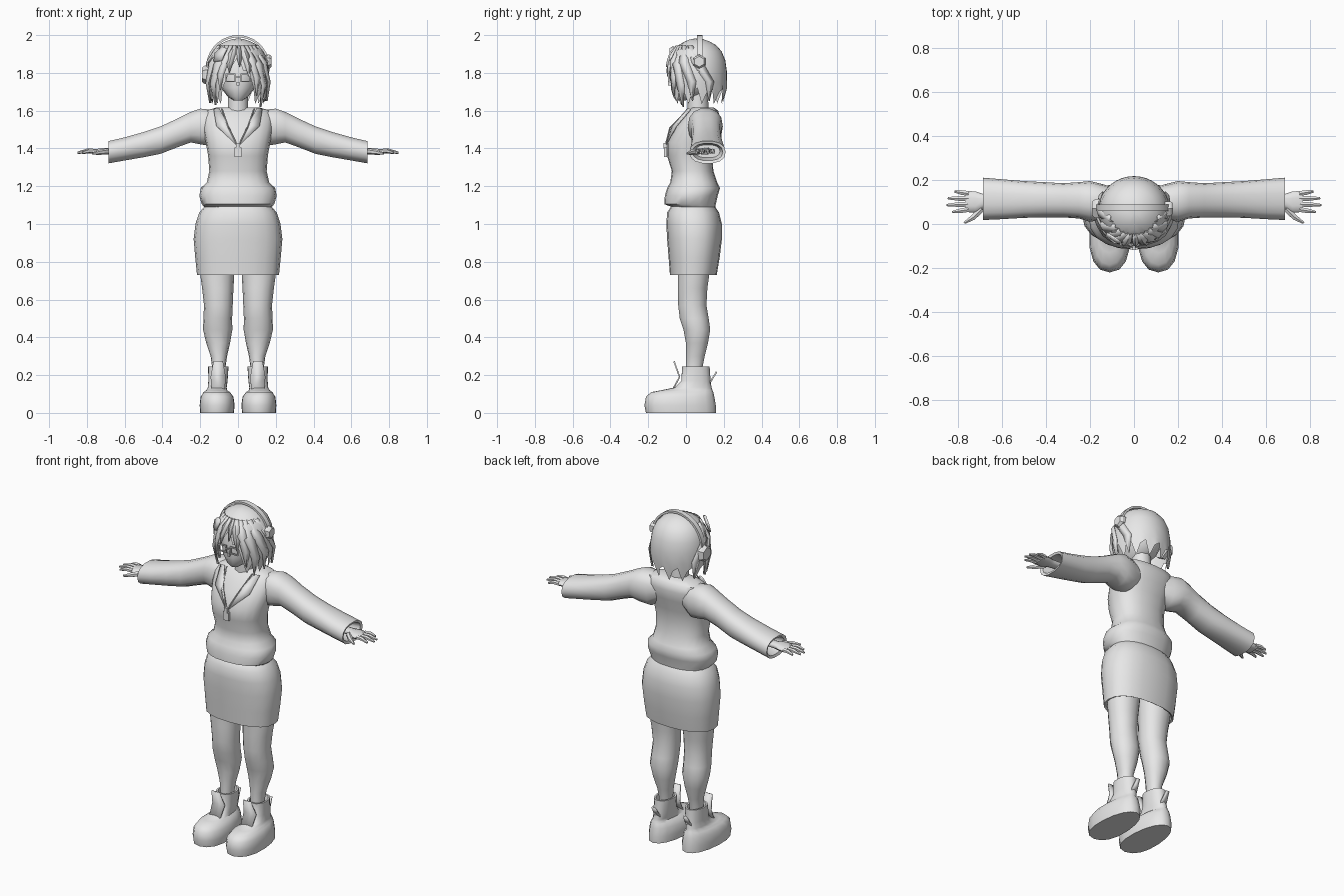
import bpy, bmesh, math
from mathutils import Vector

grey = bpy.data.materials.new("light grey")
grey.diffuse_color = (0.8, 0.8, 0.8, 1)


def finish(name, bm, mirror=False, angle=45, thick=0):
    bmesh.ops.recalc_face_normals(bm, faces=bm.faces[:])
    me = bpy.data.meshes.new(name)
    bm.to_mesh(me)
    bm.free()
    me.materials.append(grey)
    ob = bpy.data.objects.new(name, me)
    bpy.context.collection.objects.link(ob)
    bpy.ops.object.select_all(action='DESELECT')
    ob.select_set(True)
    bpy.context.view_layer.objects.active = ob
    bpy.ops.object.shade_smooth_by_angle(angle=math.radians(angle))
    if thick:
        ob.modifiers.new("thickness", 'SOLIDIFY').thickness = thick
    if mirror:
        ob.modifiers.new("mirror", 'MIRROR')
    return ob


def skin(bm, rings, close=True):
    """Join rings of points with quads and cap both ends."""
    rs = [[bm.verts.new(p) for p in r] for r in rings]
    n = len(rs[0])
    for a, b in zip(rs, rs[1:]):
        for i in range(n):
            j = (i + 1) % n
            bm.faces.new((a[i], a[j], b[j], b[i]))
    if close:
        bm.faces.new(rs[0])
        bm.faces.new(rs[-1])


def loft(name, axis, rows, n=16, power=0.85, taper=0, mirror=False, angle=45):
    """Rows: position on the axis, then min/max of the two other directions."""
    rings = []
    for p, u0, u1, v0, v1 in rows:
        ring = []
        for i in range(n):
            a = 2 * math.pi * i / n
            c, s = math.cos(a), math.sin(a)
            c = math.copysign(abs(c) ** power, c) * (1 - taper * s)
            s = math.copysign(abs(s) ** power, s)
            u, v = (u0 + u1 + (u1 - u0) * c) / 2, (v0 + v1 + (v1 - v0) * s) / 2
            ring.append((u, v, p) if axis == 'z' else (p, u, v))
        rings.append(ring)
    bm = bmesh.new()
    skin(bm, rings)
    return finish(name, bm, mirror, angle)


def tube(name, pts, radii, n=6, mirror=False, angle=45):
    pts = [Vector(p) for p in pts]
    q = (pts[-1] - pts[0]).to_track_quat('Z', 'Y')
    rings = [[p + q @ Vector((r * math.cos(2 * math.pi * (i + .5) / n),
                              r * math.sin(2 * math.pi * (i + .5) / n), 0))
              for i in range(n)] for p, r in zip(pts, radii)]
    bm = bmesh.new()
    skin(bm, rings)
    return finish(name, bm, mirror, angle)


def box(name, lo, hi):
    bm = bmesh.new()
    skin(bm, [[(lo[0], lo[1], z), (hi[0], lo[1], z), (hi[0], hi[1], z), (lo[0], hi[1], z)]
              for z in (lo[2], hi[2])])
    return finish(name, bm)


def plate(name, faces, thick=0.006, mirror=False):
    bm = bmesh.new()
    for f in faces:
        bm.faces.new([bm.verts.new(p) for p in f])
    bmesh.ops.remove_doubles(bm, verts=bm.verts[:], dist=1e-4)
    return finish(name, bm, mirror, thick=thick)


# Clothes on the body
loft("skirt", 'z', [(.82, -.19, .19, -.06, .14), (.735, -.205, .205, -.075, .155),
                    (.73, -.217, .217, -.085, .163), (.82, -.226, .226, -.092, .178),
                    (.92, -.235, .235, -.1, .19), (1, -.225, .225, -.104, .19),
                    (1.06, -.205, .205, -.1, .175), (1.09, -.18, .18, -.08, .155),
                    (1.11, -.16, .16, -.06, .14)], 20)
loft("sweater", 'z', [(1.12, -.15, .15, -.06, .13), (1.09, -.178, .178, -.075, .155),
                      (1.105, -.192, .192, -.115, .158), (1.15, -.205, .205, -.112, .168),
                      (1.19, -.197, .197, -.1, .18), (1.22, -.165, .165, -.083, .165),
                      (1.28, -.152, .152, -.075, .145), (1.36, -.158, .158, -.1, .14),
                      (1.43, -.17, .17, -.1, .15), (1.5, -.185, .185, -.065, .17),
                      (1.56, -.19, .19, -.025, .18), (1.6, -.17, .17, .01, .17),
                      (1.618, -.11, .11, .035, .145)], 20)
loft("sleeve", 'x', [(.08, .04, .16, 1.46, 1.59), (.14, .02, .18, 1.41, 1.607),
                     (.2, .01, .195, 1.42, 1.613), (.25, .025, .19, 1.43, 1.595),
                     (.32, .03, .185, 1.405, 1.56), (.41, .03, .19, 1.37, 1.518),
                     (.5, .028, .195, 1.352, 1.488), (.6, .022, .203, 1.335, 1.46),
                     (.685, .018, .21, 1.32, 1.44), (.68, .035, .195, 1.335, 1.427),
                     (.61, .05, .18, 1.35, 1.42)], 14, mirror=True)
plate("collar", [[(0, -.11, 1.41), (.05, -.075, 1.52), (.115, -.055, 1.52)],
                 [(.05, -.075, 1.52), (.1, .01, 1.615), (.13, .02, 1.61), (.115, -.055, 1.52)]],
      .008, True)

# Neck cord and badge
tube("neck_cord", [(.085, .015, 1.61), (.05, -.085, 1.51), (.004, -.108, 1.42)], [.004] * 3, 4, True)
box("badge", (-.018, -.116, 1.355), (.018, -.1, 1.405))
box("badge_clip", (-.01, -.118, 1.4), (.01, -.1, 1.43))

# Hands
loft("palm", 'x', [(.6, .085, .135, 1.37, 1.405), (.68, .075, .135, 1.368, 1.404),
                   (.72, .05, .148, 1.368, 1.402), (.765, .055, .15, 1.37, 1.396)], 10, mirror=True)
for nm, y0, y1, x1 in (("little", .138, .148, .815), ("ring", .115, .117, .845),
                       ("middle", .09, .086, .85), ("index", .066, .054, .825)):
    tube(nm + "_finger", [(.75, y0, 1.385), ((.75 + x1) / 2, (y0 + y1) / 2, 1.387), (x1, y1, 1.377)],
         [.013, .012, .006], 6, True)
tube("thumb", [(.69, .07, 1.385), (.73, .03, 1.38), (.77, .005, 1.373)], [.016, .014, .006], 6, True)

# Legs and boots
loft("leg", 'z', [(.1, .07, .135, -.005, .07), (.25, .065, .138, 0, .09), (.3, .058, .145, 0, .1),
                  (.37, .042, .168, -.002, .118), (.44, .03, .185, -.015, .13),
                  (.5, .031, .183, -.035, .122), (.57, .028, .18, -.043, .11),
                  (.66, .024, .19, -.045, .115), (.73, .02, .2, -.045, .125),
                  (.85, .012, .205, -.05, .14)], 14, .95, mirror=True)
loft("boot", 'z', [(0, .022, .2, -.212, .158), (.04, .018, .203, -.22, .158),
                   (.085, .024, .198, -.212, .15), (.11, .042, .182, -.185, .145),
                   (.12, .058, .168, -.13, .14), (.135, .06, .16, -.06, .135),
                   (.17, .055, .157, -.025, .13), (.245, .05, .158, -.02, .125),
                   (.245, .06, .148, -.01, .115), (.16, .065, .14, 0, .1)],
     16, .9, .13, True)
plate("boot_tongue", [[(.07, -.07, .115), (.14, -.07, .115), (.145, -.03, .19), (.065, -.03, .19)],
                      [(.065, -.03, .19), (.145, -.03, .19), (.13, -.06, .275), (.08, -.06, .275)]],
      .008, True)
plate("heel_tab", [[(.085, .125, .15), (.125, .125, .15), (.115, .165, .215), (.095, .165, .215)]],
      .008, True)

# Neck and head
tube("neck", [(0, .065, 1.56), (0, .06, 1.74)], [.058, .052], 10)
loft("head", 'z', [(1.655, -.025, .025, -.055, .0), (1.675, -.055, .055, -.07, .08),
                   (1.72, -.09, .09, -.083, .15), (1.78, -.115, .115, -.08, .18),
                   (1.86, -.125, .125, -.075, .18), (1.93, -.09, .09, -.03, .14)], 14, .95)
box("nose", (-.007, -.094, 1.733), (.007, -.07, 1.752))

# Glasses frames, mirrored
for nm, lo, hi in (("upper", (.012, 1.789), (.066, 1.796)), ("lower", (.012, 1.752), (.066, 1.758)),
                   ("inner", (.012, 1.752), (.018, 1.796)), ("outer", (.06, 1.752), (.066, 1.796))):
    ob = box(nm + "_rim", (lo[0], -.096, lo[1]), (hi[0], -.088, hi[1]))
    ob.modifiers.new("mirror", 'MIRROR')
box("glasses_bridge", (-.013, -.096, 1.775), (.013, -.089, 1.781))

# Hair cap: jagged columns hanging from the crown, parted over the face
PROFILE = [(1.985, .0), (1.975, .05), (1.95, .1), (1.91, .137), (1.86, .156), (1.8, .163),
           (1.72, .163), (1.66, .15), (1.62, .135)]


def radius(z):
    for (z0, r0), (z1, r1) in zip(PROFILE, PROFILE[1:]):
        if z >= z1:
            return r0 + (r1 - r0) * (z0 - z) / (z0 - z1)
    return PROFILE[-1][1]


N = 36
rings = []
for t in (.02, .06, .13, .24, .4, .6, .8, 1):
    ring = []
    for i in range(N):
        a = 2 * math.pi * i / N
        front = min(a, 2 * math.pi - a)
        low = 1.87 - .09 * front / .5 if front < .5 else 1.69
        tip = (.03, -.055, .01)[i % 3] if t == 1 else 0
        if front < .5:
            tip *= .5
        z = 1.985 - (1.985 - low) * t + tip
        r = radius(z)
        ring.append((r * math.sin(a), .06 - r * .965 * math.cos(a), z))
    rings.append(ring)
bm = bmesh.new()
skin(bm, rings, False)
bm.verts.ensure_lookup_table()
bm.faces.new(bm.verts[:N])
finish("hair", bm, angle=50)


def lock(name, path, width):
    """Ridged strand along the path, widest in the middle and pointed below."""
    bm = bmesh.new()
    rows = []
    for k, p in enumerate(path):
        p = Vector(p)
        out = Vector((p.x, p.y - .06, 0)).normalized()
        side = Vector((-out.y, out.x, 0)) * width * (.5, 1, .85, .08)[k]
        rows.append([bm.verts.new(q) for q in (p - side, p + out * .009, p + side)])
    for a, b in zip(rows, rows[1:]):
        for i in (0, 1):
            bm.faces.new((a[i], a[i + 1], b[i + 1], b[i]))
    finish(name, bm, thick=.004)


# Loose strands: angle from the front, tip height, half width
for i, (deg, tip, w) in enumerate([(-16, 1.80, .02), (-34, 1.71, .026), (-54, 1.63, .03), (-78, 1.64, .03),
                                   (20, 1.78, .022), (38, 1.68, .026), (57, 1.62, .03), (80, 1.65, .03),
                                   (3, 1.83, .014), (115, 1.65, .03), (-115, 1.65, .03)]):
    path = []
    for k, t in enumerate((0, .3, .65, 1)):
        z = 1.945 + (tip - 1.945) * t
        a = math.radians(deg * (.6 + .4 * min(1, t * 1.5)))
        r = radius(z) + .004
        path.append((r * math.sin(a), .06 - r * .97 * math.cos(a), z))
    lock("hair_strand_%d" % i, path, w)

# Headset: tilted band and two ear cups
rings = []
for k in range(19):
    a = math.radians(10 + 180 * k / 18)
    rings.append([(r * math.cos(a) * .95, y, 1.82 + r * math.sin(a))
                  for r, y in ((.168, .058), (.18, .058), (.18, .088), (.168, .088))])
bm = bmesh.new()
skin(bm, rings)
finish("headset_band", bm)
tube("right_ear_cup", [(.14, .07, 1.86), (.165, .07, 1.86), (.178, .07, 1.86)], [.038, .038, .028], 6, angle=30)
tube("left_ear_cup", [(-.14, .07, 1.79), (-.175, .07, 1.79), (-.19, .07, 1.79)], [.05, .05, .038], 6, angle=30)

# Leaf-shaped hair clip
plate("hair_clip", [[(-.13, -.055, 1.86), (-.09, -.088, 1.865), (-.06, -.088, 1.93), (-.085, -.07, 1.94),
                     (-.125, -.045, 1.905)]], .009)
